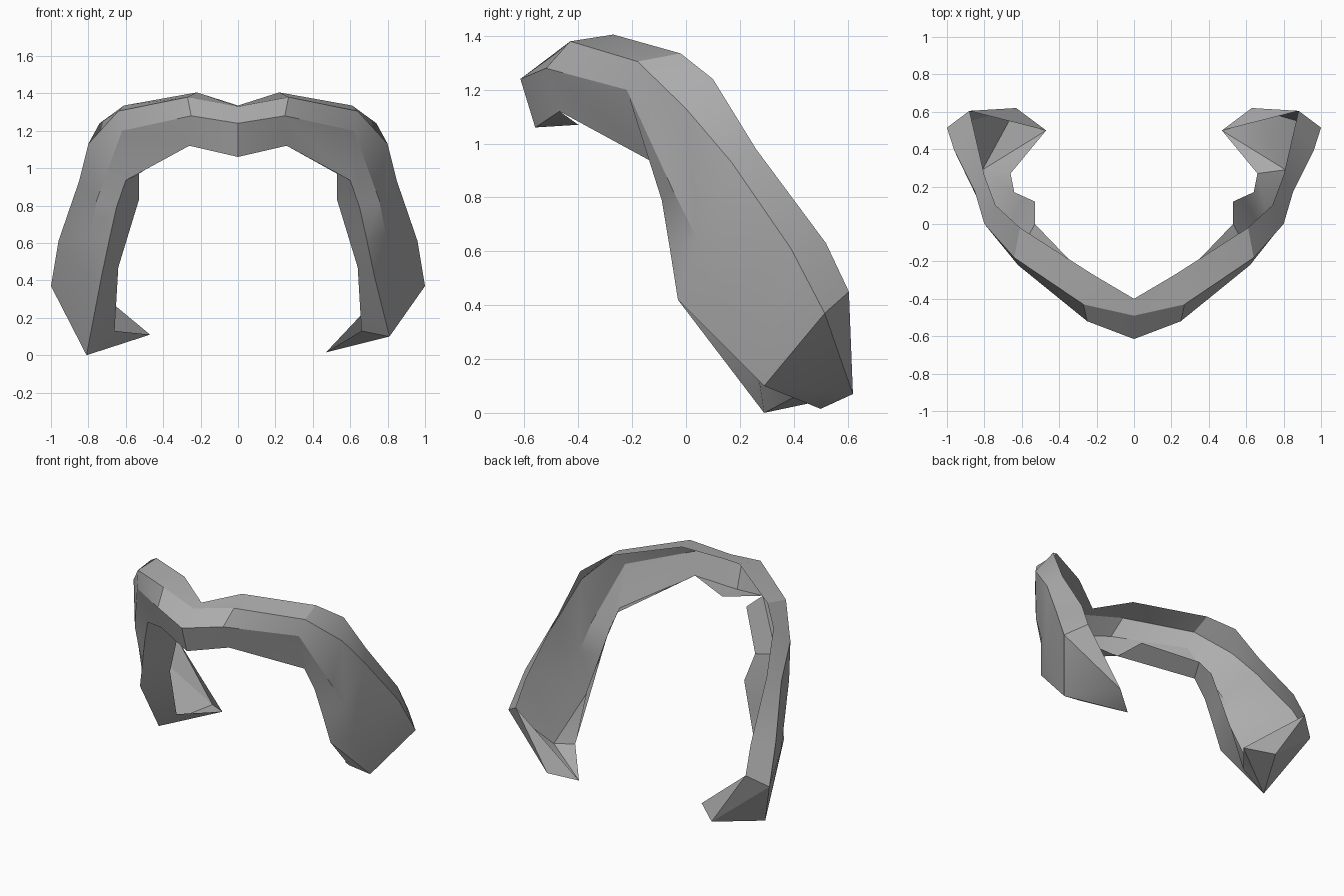
import bpy, bmesh, math
from mathutils import Vector

if "Cube" in bpy.data.objects:
    bpy.data.objects.remove(bpy.data.objects["Cube"])

grey = bpy.data.materials.new("mid_grey")
grey.diffuse_color = (0.42, 0.42, 0.42, 1)
grey.use_nodes = True
grey.node_tree.nodes["Principled BSDF"].inputs["Base Color"].default_value = grey.diffuse_color

# Cross-sections of one half, from the centre to the lower end:
# top back edge, top ridge, front ridge, lower front edge, lower back lip
STATIONS = [
    [(0, -.40, 1.335), (0, -.49, 1.33), (0, -.615, 1.24), (0, -.56, 1.06), (0, -.40, 1.07)],
    [(.22, -.27, 1.405), (.27, -.43, 1.38), (.25, -.52, 1.28), (.26, -.47, 1.12), (.28, -.26, 1.13)],
    [(.61, -.02, 1.335), (.64, -.18, 1.305), (.62, -.22, 1.20), (.60, -.13, .935), (.53, 0, .97)],
    [(.74, .10, 1.24), (.80, 0, 1.13), (.755, -.05, .83), (.65, -.09, .79), (.53, .12, .83)],
    [(.80, .26, .98), (.85, .17, .93), (.79, .04, .65), (.69, -.06, .61), (.585, .145, .65)],
    [(.86, .52, .63), (.96, .39, .61), (.80, .10, .42), (.73, -.03, .42), (.64, .17, .47)],
]
RIDGE_END, BACK_END, LIP_END = (1, .515, .37), (.88, .605, .45), (.66, .27, .13)

bm = bmesh.new()
cache = {}


def vert(p, side):
    key = tuple(round(c, 4) for c in (p[0] * side, p[1], p[2]))
    if key not in cache:
        cache[key] = bm.verts.new(Vector(key))
    return cache[key]


def face(points, side):
    verts = list(dict.fromkeys(vert(p, side) for p in points))
    bm.faces.new(verts if side > 0 else verts[::-1])


# The two lower ends differ a little in height
for side, heel_z, tip_z in ((1, .10, .015), (-1, 0, .11)):
    heel, tip, back = (.81, .29, heel_z), (.47, .50, tip_z), (.63, .62, .07)
    rings = STATIONS + [[BACK_END, RIDGE_END, heel, heel, LIP_END]]

    # Open channel along the arm
    for i in range(len(rings) - 1):
        a, b = rings[i], rings[i + 1]
        for j in range(4):
            if i == 0 and j == 3:
                face((a[3], a[4], b[3]), side)
            else:
                face((a[j], a[j + 1], b[j + 1], b[j]), side)

    # Hooked foot
    face((RIDGE_END, heel, back), side)
    face((RIDGE_END, back, BACK_END), side)
    face((BACK_END, back, tip), side)
    face((heel, LIP_END, tip), side)
    face((heel, tip, back), side)

mesh = bpy.data.meshes.new("curved_band")
bm.to_mesh(mesh)
bm.free()
mesh.materials.append(grey)
band = bpy.data.objects.new("curved_band", mesh)
bpy.context.collection.objects.link(band)

bpy.context.view_layer.objects.active = band
band.select_set(True)
bpy.ops.object.shade_smooth_by_angle(angle=math.radians(30))
